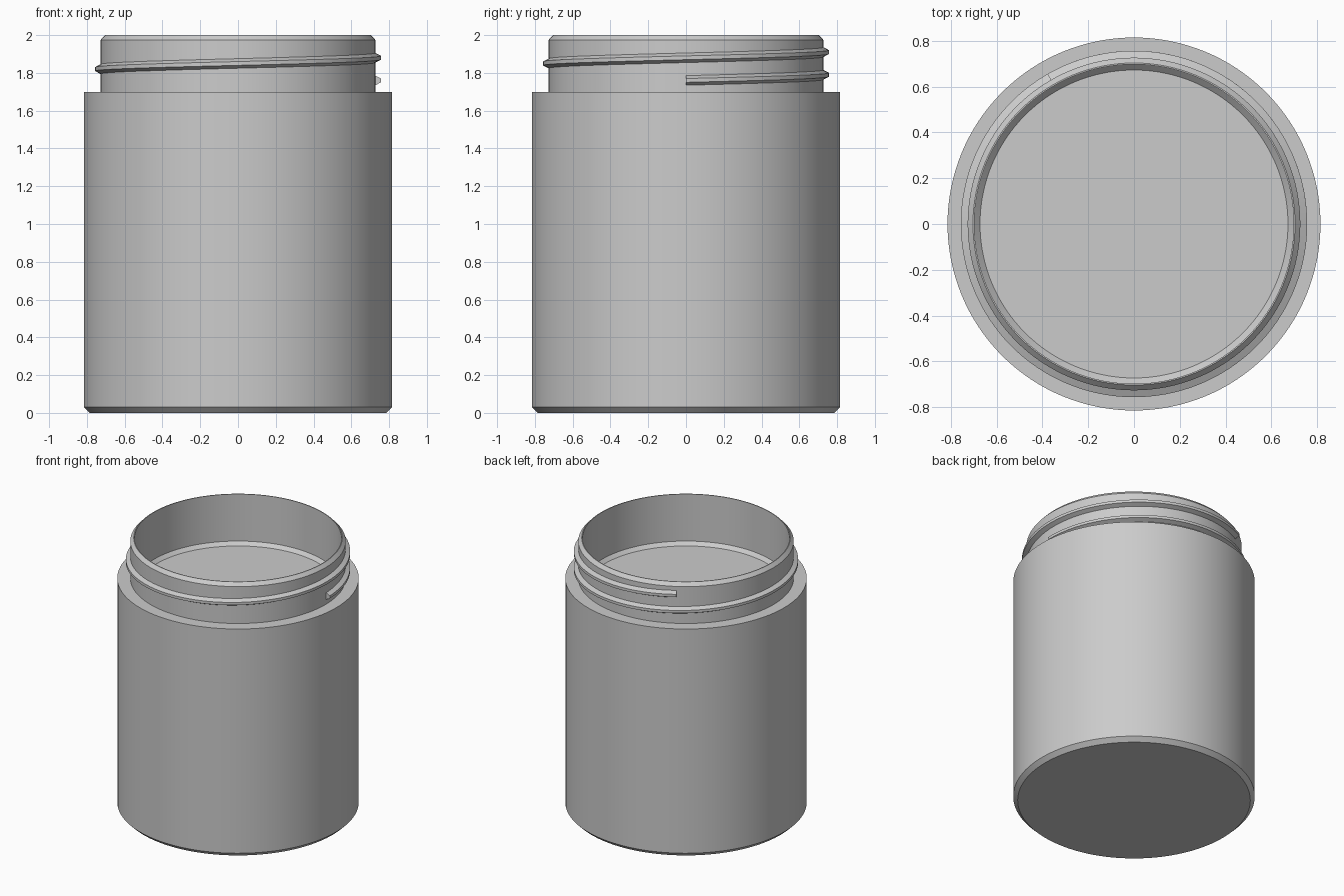
import bpy, bmesh, math

cube = bpy.data.objects.get("Cube")
if cube:
    bpy.data.objects.remove(cube, do_unlink=True)

SIDES = 128

plastic = bpy.data.materials.new("light grey plastic")
plastic.use_nodes = True
GREY = (0.6, 0.6, 0.6, 1.0)
plastic.diffuse_color = GREY
plastic.node_tree.nodes["Principled BSDF"].inputs["Base Color"].default_value = GREY


def finish(bm, name):
    """Turn a bmesh into a smooth object with crisp edges."""
    mesh = bpy.data.meshes.new(name)
    bm.to_mesh(mesh)
    bm.free()
    mesh.materials.append(plastic)
    for poly in mesh.polygons:
        poly.use_smooth = True
    mesh.set_sharp_from_angle(angle=math.radians(25))
    obj = bpy.data.objects.new(name, mesh)
    bpy.context.collection.objects.link(obj)
    return obj


def ring(bm, r, z):
    step = math.tau / SIDES
    return [bm.verts.new((r * math.cos(i * step), r * math.sin(i * step), z))
            for i in range(SIDES)]


def bridge(bm, low, high, closed=True):
    """Join two rows of vertices with quads."""
    n = len(low)
    return [bm.faces.new((low[i], low[(i + 1) % n], high[(i + 1) % n], high[i]))
            for i in range(n if closed else n - 1)]


# Jar: chamfered base, straight wall, shoulder, neck, rim and recess
profile = [(0.785, 0), (0.815, 0.03), (0.815, 1.70), (0.727, 1.70),
           (0.727, 1.975), (0.704, 2.0), (0.698, 2.0),
           (0.698, 1.65), (0.673, 1.625)]
bm = bmesh.new()
rings = [ring(bm, r, z) for r, z in profile]
bm.faces.new(list(reversed(rings[0])))
for low, high in zip(rings, rings[1:]):
    strip = bridge(bm, low, high)
# the last strip is the recess chamfer, wound to face the solid
bmesh.ops.reverse_faces(bm, faces=strip)
bm.faces.new(rings[-1])
finish(bm, "jar_body")

# Screw thread: trapezoid section swept up a helix around the neck
START_Z, PITCH, TURNS = 1.76, 0.12, 4 / 3
section = [(0.722, -0.028), (0.757, -0.010), (0.757, 0.010), (0.722, 0.028)]
steps = round(SIDES * TURNS)
bm = bmesh.new()
rows = []
for i in range(steps + 1):
    turn = TURNS * i / steps
    a = turn * math.tau
    rows.append([bm.verts.new((r * math.cos(a), r * math.sin(a),
                               START_Z + PITCH * turn + dz)) for r, dz in section])
for a, b in zip(rows, rows[1:]):
    bridge(bm, a, b)
bm.faces.new(rows[0])
bm.faces.new(list(reversed(rows[-1])))
bmesh.ops.recalc_face_normals(bm, faces=bm.faces)
finish(bm, "neck_thread")
